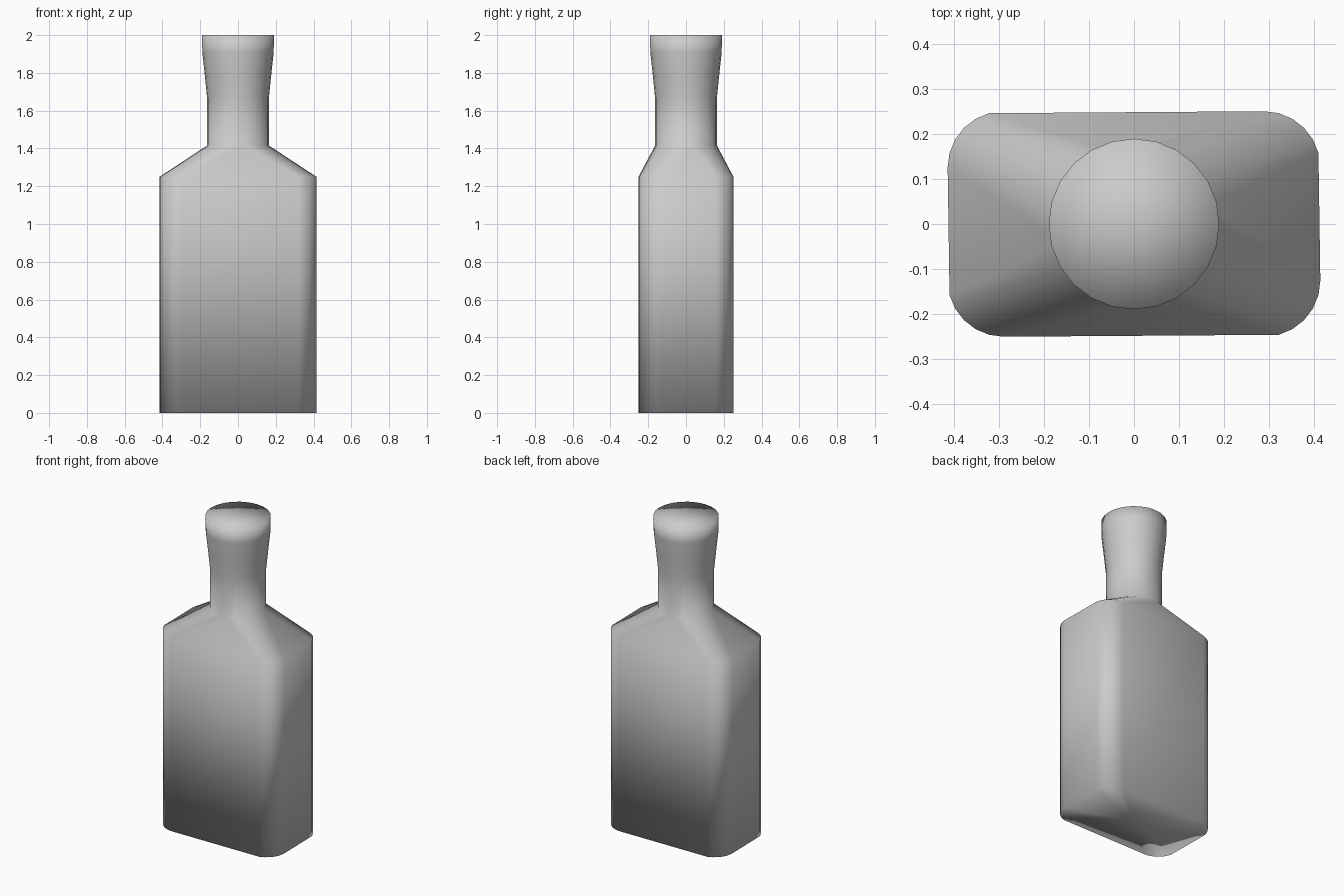
import bpy, bmesh
from math import cos, sin, radians

cube = bpy.data.objects.get("Cube")
if cube:
    bpy.data.objects.remove(cube)

SIDES = 24
CORNER = 0.125          # corner radius of the body
CX, CY = 0.29, 0.126    # corner centres of the body

grey = bpy.data.materials.new("plain_grey")
grey.use_nodes = True
grey.diffuse_color = (0.6, 0.6, 0.6, 1)
grey.node_tree.nodes["Principled BSDF"].inputs["Base Color"].default_value = (0.6, 0.6, 0.6, 1)


def ring(bm, z, radius, cx=0.0, cy=0.0):
    """Circle, or rounded rectangle when the quarters are moved apart."""
    verts = []
    for i in range(1, SIDES + 1):
        a = radians(360 / SIDES * i)
        quarter = (i - 1) // (SIDES // 4)
        sx = 1 if quarter in (0, 3) else -1
        sy = 1 if quarter < 2 else -1
        verts.append(bm.verts.new((sx * cx + radius * cos(a), sy * cy + radius * sin(a), z)))
    return verts


def cap(bm, loop, z):
    """Close a ring with a fan around a centre point."""
    centre = bm.verts.new((0, 0, z))
    for i, v in enumerate(loop):
        bm.faces.new((v, loop[(i + 1) % SIDES], centre))


bm = bmesh.new()
# Body with rounded corners
rings = [ring(bm, z, CORNER, CX, CY) for z in (0, 1.25)]
# Sloping shoulder, straight neck and flared mouth
for z, r in ((1.415, 0.164), (1.67, 0.164), (1.78, 0.175), (1.91, 0.189), (2.0, 0.19)):
    rings.append(ring(bm, z, r))
for low, high in zip(rings, rings[1:]):
    for i in range(SIDES):
        j = (i + 1) % SIDES
        bm.faces.new((low[i], low[j], high[j], high[i]))
# Base and top
cap(bm, rings[0], 0)
cap(bm, rings[-1], 2.0)
bmesh.ops.recalc_face_normals(bm, faces=bm.faces)
for f in bm.faces:
    f.smooth = True

mesh = bpy.data.meshes.new("bottle")
bm.to_mesh(mesh)
bm.free()
mesh.materials.append(grey)
bottle = bpy.data.objects.new("bottle", mesh)
bpy.context.collection.objects.link(bottle)
